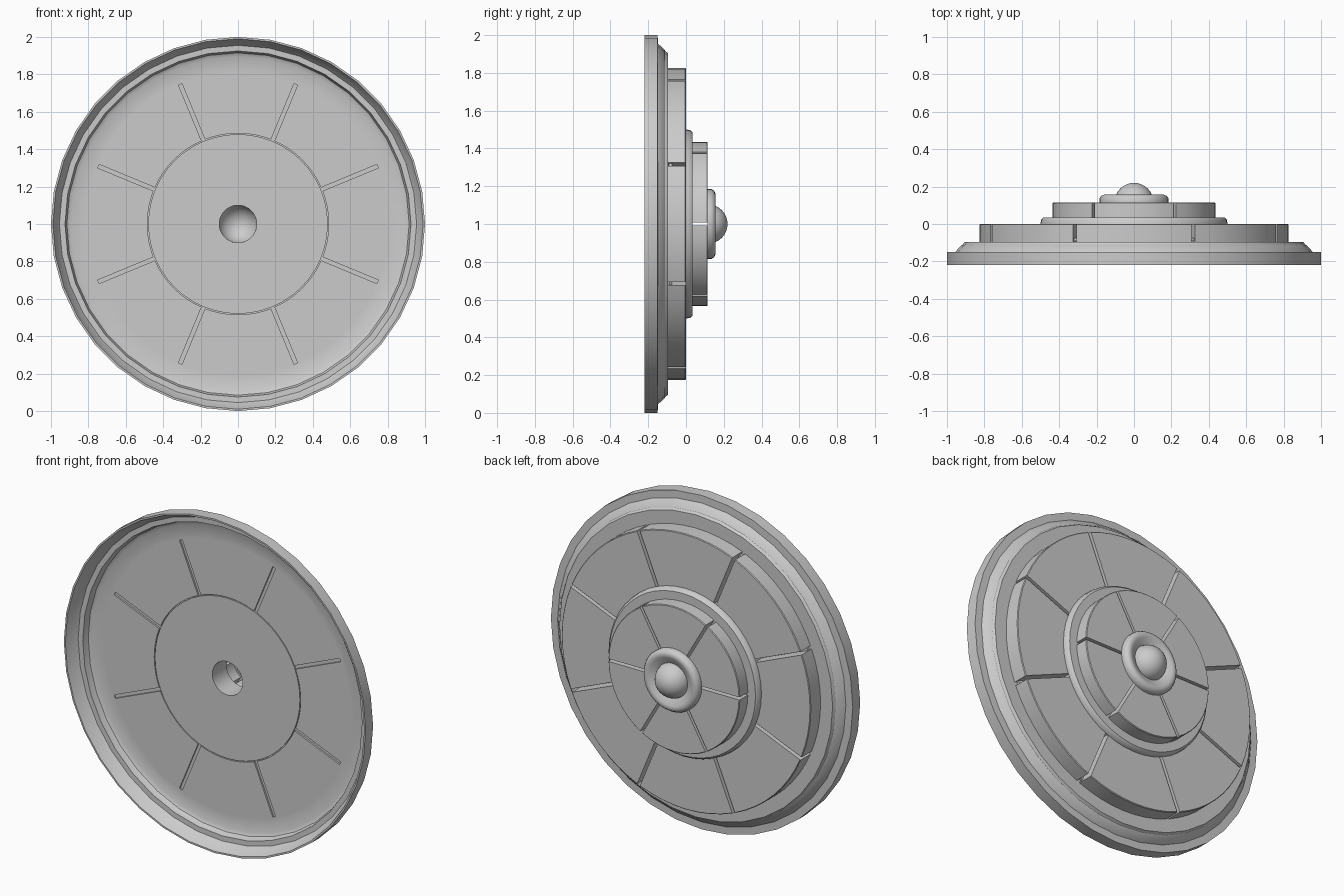
import bpy, bmesh, math

if "Cube" in bpy.data.objects:
    bpy.data.objects.remove(bpy.data.objects["Cube"])

grey = bpy.data.materials.new("light grey")
grey.diffuse_color = (0.6, 0.6, 0.6, 1)
grey.use_nodes = True
grey.node_tree.nodes["Principled BSDF"].inputs["Base Color"].default_value = grey.diffuse_color


def finish(name, bm, angle=40):
    bmesh.ops.remove_doubles(bm, verts=bm.verts, dist=1e-5)
    bmesh.ops.recalc_face_normals(bm, faces=bm.faces)
    mesh = bpy.data.meshes.new(name)
    bm.to_mesh(mesh)
    bm.free()
    mesh.materials.append(grey)
    ob = bpy.data.objects.new(name, mesh)
    bpy.context.collection.objects.link(ob)
    bpy.ops.object.select_all(action='DESELECT')
    bpy.context.view_layer.objects.active = ob
    ob.select_set(True)
    bpy.ops.object.shade_smooth_by_angle(angle=math.radians(angle))
    return ob


def point(r, y, a):
    return (r * math.sin(a), y, 1 + r * math.cos(a))


def lathe(name, profile, sides=36, closed=True, angle=40):
    """Spin (radius, y) points around the disc axis."""
    bm = bmesh.new()
    rings = [[bm.verts.new(point(r, y, 2 * math.pi * i / sides)) for r, y in profile]
             for i in range(sides)]
    n = len(profile)
    for i in range(sides):
        a, b = rings[i], rings[(i + 1) % sides]
        for j in range(n if closed else n - 1):
            k = (j + 1) % n
            bm.faces.new((a[j], a[k], b[k], b[j]))
    return finish(name, bm, angle)


def segments(name, count, r0, r1, y0, y1, gap, bevel, steps):
    """Ring of wedge blocks with parallel-sided gaps between them."""
    for c in range(count):
        bm = bmesh.new()
        mid, half = 2 * math.pi * c / count, math.pi / count
        rows = []
        for s in range(steps + 1):
            t = 2 * s / steps - 1
            row = []
            for r, y in ((r0, y0), (r1, y0), (r1, y1 - bevel), (r1 - bevel, y1), (r0, y1)):
                row.append(bm.verts.new(point(r, y, mid + t * (half - math.asin(gap / 2 / r)))))
            rows.append(row)
        for a, b in zip(rows, rows[1:]):
            for j in range(5):
                k = (j + 1) % 5
                bm.faces.new((a[j], a[k], b[k], b[j]))
        bm.faces.new(rows[0])
        bm.faces.new(rows[-1])
        finish(f"{name}_{c + 1}", bm, 30)


# Dished outer rim with a stepped back
lathe("outer_rim", [(1.0, -0.22), (1.0, -0.15), (0.925, -0.148), (0.915, -0.11),
                    (0.905, -0.095), (0.81, -0.095), (0.81, -0.10), (0.895, -0.10),
                    (0.925, -0.115), (0.965, -0.16), (0.99, -0.22)])

# Plate that closes the gaps between the outer blocks
lathe("backing_plate", [(0.47, -0.09), (0.815, -0.09), (0.815, -0.075), (0.47, -0.075)])

# Outer ring of eight blocks
segments("outer_block", 8, 0.485, 0.825, -0.10, 0.0, 0.02, 0.004, 8)

# Central hub with a raised lip and an axle hole
lathe("hub", [(0.10, -0.10), (0.48, -0.10), (0.48, 0.0), (0.50, 0.0), (0.497, 0.022),
              (0.485, 0.035), (0.43, 0.035), (0.10, 0.035)], 48)

# Inner ring of six blocks
segments("inner_block", 6, 0.11, 0.435, 0.035, 0.115, 0.016, 0.004, 8)

# Collar and the hollow dome it holds
lathe("collar", [(0.10, 0.115), (0.185, 0.115), (0.185, 0.135), (0.175, 0.15),
                 (0.16, 0.157), (0.142, 0.153), (0.10, 0.13)], 32, angle=50)
lathe("dome", [(0.104 * math.cos(t * math.pi / 16), 0.115 + 0.105 * math.sin(t * math.pi / 16))
               for t in range(9)], 32, closed=False)
